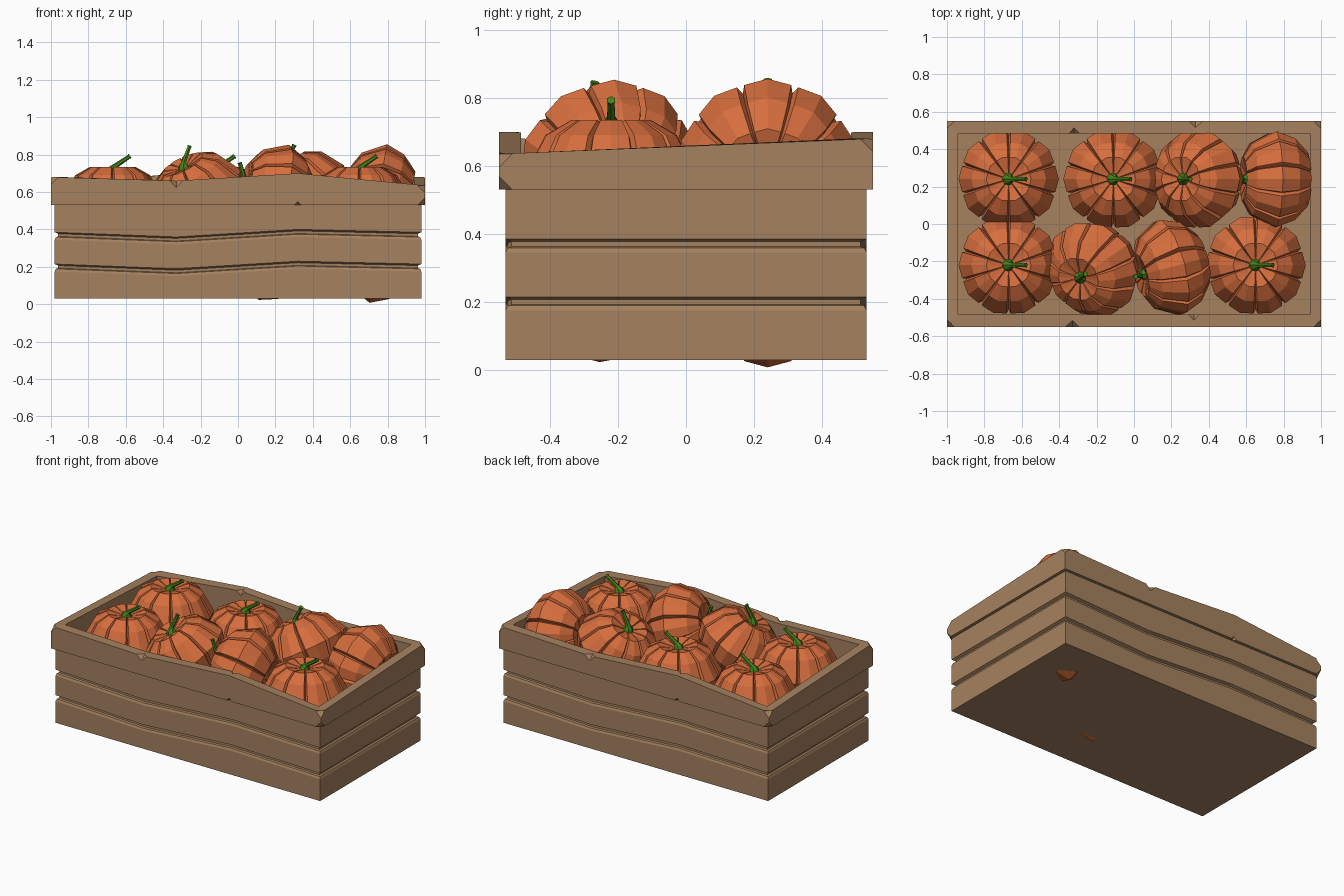
import bpy, bmesh
from math import sin, cos, radians, pi
from mathutils import Matrix, Vector

if "Cube" in bpy.data.objects:
    bpy.data.objects.remove(bpy.data.objects["Cube"])


def material(name, rgb):
    m = bpy.data.materials.new(name)
    m.diffuse_color = (*rgb, 1)
    m.use_nodes = True
    m.node_tree.nodes["Principled BSDF"].inputs["Base Color"].default_value = m.diffuse_color
    return m


wood = material("wood", (0.38, 0.22, 0.115))
orange = material("orange", (0.68, 0.156, 0.048))
green = material("green", (0.06, 0.22, 0.01))


def loft(name, rings, mat):
    """Skin a list of equal-length point rings and cap both ends."""
    bm = bmesh.new()
    vs = [[bm.verts.new(p) for p in r] for r in rings]
    n = len(rings[0])
    for a, b in zip(vs, vs[1:]):
        for i in range(n):
            j = (i + 1) % n
            bm.faces.new((a[i], a[j], b[j], b[i]))
    bm.faces.new(vs[0][::-1])
    bm.faces.new(vs[-1])
    bmesh.ops.recalc_face_normals(bm, faces=bm.faces)
    me = bpy.data.meshes.new(name)
    bm.to_mesh(me)
    bm.free()
    if mat:
        me.materials.append(mat)
    return me


def add(name, me, matrix=Matrix()):
    ob = bpy.data.objects.new(name, me)
    ob.matrix_world = matrix
    bpy.context.collection.objects.link(ob)
    return ob


# Crate: stacked rings with wavy plank seams, rim and hollow inside
WAVE = [0, -0.025, 0.015, 0] * 2
TOP = [0.68, 0.66, 0.70, 0.635] * 2
FLAT = [0] * 8


def crate_ring(hx, hy, z, offs):
    xs = [-hx, -0.33, 0.32, hx, hx, 0.33, -0.32, -hx]
    return [(x, -hy if i < 4 else hy, z + offs[i]) for i, x in enumerate(xs)]


rings = [crate_ring(0.98, 0.53, 0.03, FLAT)]
for z in (0.175, 0.345):
    for inset, dz in ((0, 0), (0.006, 0.014), (0.018, 0.018), (0.018, 0.032), (0, 0.04)):
        rings.append(crate_ring(0.98 - inset, 0.53 - inset, z + dz, WAVE))
rings += [crate_ring(0.98, 0.53, 0.53, FLAT), crate_ring(1, 0.55, 0.53, FLAT),
          crate_ring(1, 0.55, 0, TOP), crate_ring(0.94, 0.485, 0, TOP),
          crate_ring(0.94, 0.485, 0.06, FLAT)]
crate = add("crate", loft("crate", rings, wood))

# Small chips knocked out of the crate edges, repeated by half-turn symmetry
chips = [(1, -0.55, 0.635, 0.04), (1, -0.55, 0.53, 0.04), (1, 0.55, 0.69, 0.05),
         (-0.33, -0.55, 0.665, 0.04), (0.32, -0.555, 0.53, 0.025), (0.32, -0.485, 0.70, 0.03)]
bm = bmesh.new()
for x, y, z, s in chips:
    for k in (1, -1):
        m = Matrix.Translation((x * k, y * k, z)) @ Matrix.Diagonal((s, s, s, 1))
        vs = [bm.verts.new(m @ Vector(p)) for p in
              ((1, 0, 0), (0, 1, 0), (-1, 0, 0), (0, -1, 0), (0, 0, 1), (0, 0, -1))]
        for i in range(4):
            j = (i + 1) % 4
            bm.faces.new((vs[i], vs[j], vs[4]))
            bm.faces.new((vs[j], vs[i], vs[5]))
me = bpy.data.meshes.new("chip_cutter")
bm.to_mesh(me)
bm.free()
cutter = add("chip_cutter", me)
cutter.hide_render = True
mod = crate.modifiers.new("chips", 'BOOLEAN')
mod.operation = 'DIFFERENCE'
mod.solver = 'EXACT'
mod.object = cutter
bpy.context.view_layer.objects.active = crate
bpy.ops.object.modifier_apply(modifier=mod.name)
bpy.data.objects.remove(cutter)

# Pumpkin: ten faceted lobes divided by narrow grooves
PROFILE = [(0.05, -0.15), (0.15, -0.165), (0.23, -0.09), (0.268, 0.01),
           (0.20, 0.135), (0.12, 0.18), (0.035, 0.16)]
LOBE = [(-15.5, 0.965), (0, 1.0), (15.5, 0.965), (18, 0.88)]


def lobe_ring(r, z):
    pts = []
    for k in range(10):
        for a, s in LOBE:
            t = radians(36 * k + a)
            pts.append((r * s * cos(t), r * s * sin(t), z * (0.93 if s < 0.9 else 1)))
    return pts


pumpkin_mesh = loft("pumpkin", [lobe_ring(r, z) for r, z in PROFILE], orange)

# Stem: flared foot and thin stalk leaning to local +x
STEM = [(-0.005, 0.15, 0.036, 0), (0, 0.172, 0.026, 10), (0.015, 0.185, 0.014, 45),
        (0.085, 0.232, 0.011, 55), (0.093, 0.238, 0.014, 55)]


def stem_ring(x, z, r, tilt):
    t = radians(tilt)
    return [(x + r * cos(i * pi / 3) * cos(t), r * sin(i * pi / 3),
             z - r * cos(i * pi / 3) * sin(t)) for i in range(6)]


stem_mesh = loft("stem", [stem_ring(*s) for s in STEM], green)

# Placement: x, y, z, tilt towards -x, turn about z; two layers fill the crate
PLACES = [(-0.67, 0.24, 0.555, 0, 0), (-0.11, 0.24, 0.555, 0, 0),
          (0.34, 0.24, 0.60, 30, 0), (0.76, 0.24, 0.59, 80, 0),
          (-0.67, -0.22, 0.555, 0, 0), (-0.22, -0.24, 0.595, 32, 35),
          (0.20, -0.23, 0.595, 72, 15), (0.65, -0.22, 0.555, 0, 0)]
for layer, drop in (("upper", 0), ("lower", 0.32)):
    for i, (x, y, z, tilt, turn) in enumerate(PLACES, 1):
        m = (Matrix.Translation((x, y, z - drop)) @ Matrix.Rotation(radians(turn), 4, 'Z')
             @ Matrix.Rotation(radians(-tilt), 4, 'Y'))
        add(f"{layer}_pumpkin_{i}", pumpkin_mesh, m)
        add(f"{layer}_stem_{i}", stem_mesh, m)
